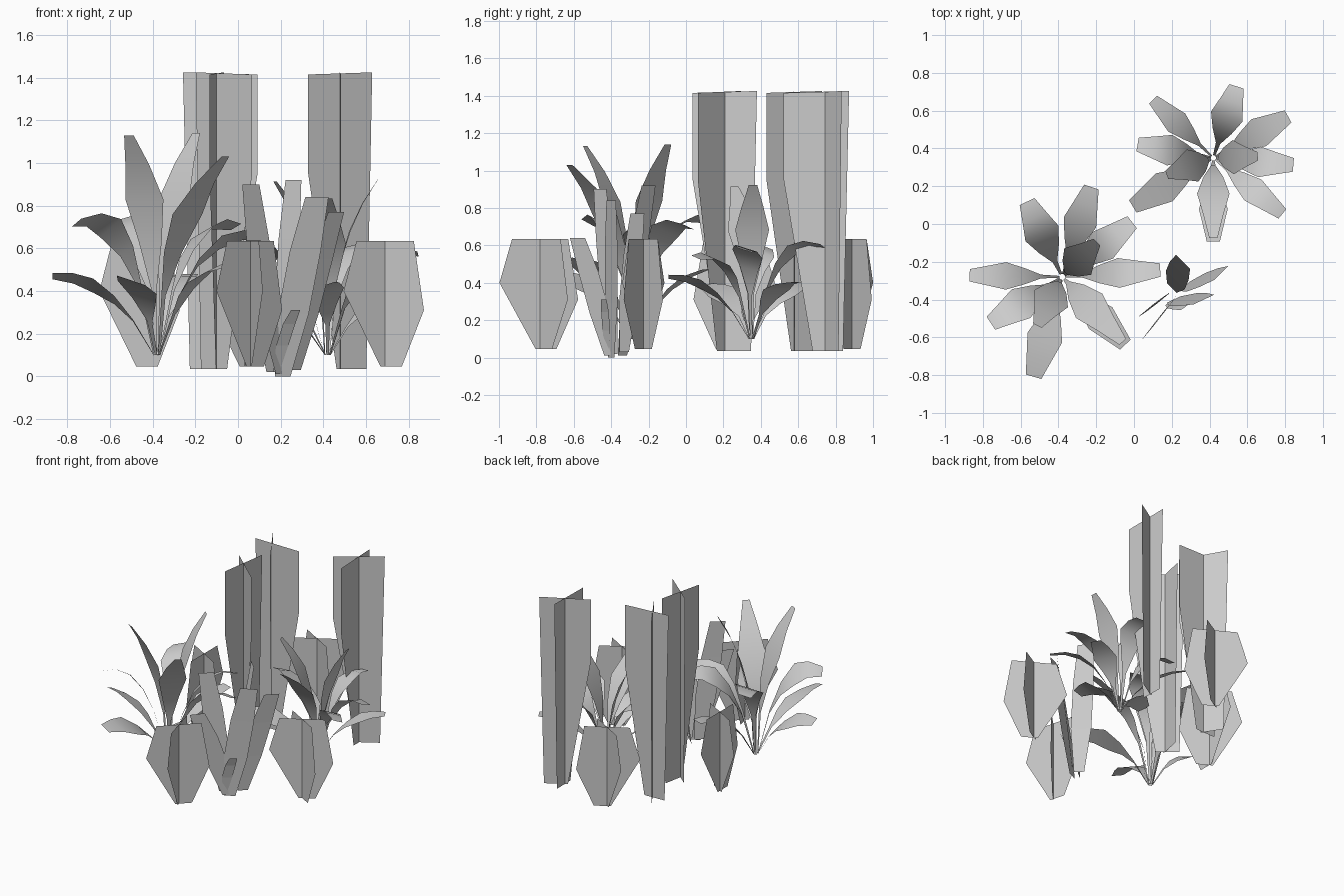
import bpy
import bmesh
from math import radians, cos, sin
from mathutils import Vector, Matrix

cube = bpy.data.objects.get("Cube")
if cube:
    bpy.data.objects.remove(cube, do_unlink=True)

grey = bpy.data.materials.new("plain_grey")
grey.use_nodes = True
grey.diffuse_color = (0.6, 0.6, 0.6, 1)
grey.node_tree.nodes["Principled BSDF"].inputs["Base Color"].default_value = (0.6, 0.6, 0.6, 1)


def finish(bm, name, smooth=False):
    """Turn a bmesh into a named, coloured object."""
    mesh = bpy.data.meshes.new(name)
    for f in bm.faces:
        f.smooth = smooth
    bm.to_mesh(mesh)
    bm.free()
    mesh.materials.append(grey)
    obj = bpy.data.objects.new(name, mesh)
    bpy.context.collection.objects.link(obj)
    return obj


def crossed_cards(name, outline, x, y, turn, offset=0):
    """Two upright panels at sixty degrees; the first is shifted along the second."""
    bm = bmesh.new()
    along = radians(91 + turn)
    for angle, shift in ((31, offset), (91, 0)):
        a = radians(angle + turn)
        px, py = x + shift * cos(along), y + shift * sin(along)
        bm.faces.new([bm.verts.new((px + u * cos(a), py + u * sin(a), z)) for u, z in outline])
    return finish(bm, name)


def ribbon(bm, points, widths, side):
    """Strip of quads that follows a path with changing width."""
    rows = []
    for p, w in zip(points, widths):
        rows.append((bm.verts.new(p - side * w / 2), bm.verts.new(p + side * w / 2)))
    for (a, b), (c, d) in zip(rows, rows[1:]):
        bm.faces.new((a, b, d, c))


def bend(start, middle, end, t):
    return start * (1 - t) ** 2 + middle * 2 * t * (1 - t) + end * t * t


# Tall stalks and low bushes made of crossed panels
TALL = [(-0.02, 0.035), (0.143, 0.035), (0.175, 1.425), (-0.175, 1.415), (-0.175, 0.95)]
LOW = [(-0.025, 0.045), (0.09, 0.045), (0.21, 0.31), (0.155, 0.635), (-0.155, 0.635), (-0.225, 0.4)]

for name, x, y, turn in (("right", 0.48, 0.697, 0), ("middle", -0.066, 0.178, 48), ("back", -0.083, 0.58, 91)):
    crossed_cards("tall_stalk_" + name, TALL, x, y, turn, 0.045)

for name, x, y, turn in (("front", 0.058, -0.78, 14), ("side", 0.69, -0.228, -61),
                         ("rear", 0.03, 0.888, -61), ("far", -0.455, 0.25, -121)):
    crossed_cards("low_bush_" + name, LOW, x, y, turn)

# Broad-leaved plants: (direction, reach, rise, blade width, roll) of each leaf
ARCHED = [(38, 0.47, 0.60, 0.19, -20), (115, 0.44, 0.63, 0.20, -15),
          (213, 0.45, 0.62, 0.20, 25), (4, 0.52, 0.55, 0.17, -22)]
LOWER = [(72, 0.50, 0.38, 0.18, 0), (179, 0.49, 0.37, 0.16, 25),
         (254, 0.55, 0.36, 0.20, -18), (313, 0.49, 0.42, 0.18, 20)]
UPRIGHT = [(243, 0.29, 1.03, 0.20, 0), (45, 0.26, 1.04, 0.20, 0), (313, 0.47, 0.93, 0.19, 0)]


def leafy_plant(name, place, turn, scale):
    bm = bmesh.new()
    steps = (0, 0.25, 0.45, 0.65, 0.83, 1)
    for leaves, pull, lift, tip in ((ARCHED, 0.33, 1.18, 0.45), (LOWER, 0.4, 1, 0.45),
                                    (UPRIGHT, 0.04, 0.63, 0.25)):
        shape = (0.07, 0.14, 0.6, 1, (1 + tip) / 2, tip)
        for angle, reach, rise, width, roll in leaves:
            a, r = radians(angle), radians(roll)
            out, up = Vector((cos(a), sin(a), 0)), Vector((0, 0, 1))
            start = out * 0.015
            middle = out * reach * pull + up * rise * lift
            end = out * reach + up * rise
            path = [bend(start, middle, end, t) for t in steps]
            side = out.cross(up) * cos(r) - up * sin(r)
            ribbon(bm, path, [width * s for s in shape], side)
    obj = finish(bm, name, smooth=True)
    obj.matrix_world = (Matrix.Translation(place) @ Matrix.Rotation(radians(turn), 4, "Z")
                        @ Matrix.Diagonal((*scale, 1)))
    return obj


leafy_plant("leafy_plant_front", (-0.38, -0.28, 0.1), 0, (1, 1, 1))
leafy_plant("leafy_plant_back", (0.42, 0.35, 0.1), -43, (0.905, 0.905, 0.79))

# Grass tuft: (foot, tip, facing angle, width) of each blade
BLADES = [((0.16, -0.39, 0.02), (0.06, -0.46, 0.90), 40, 0.14),
          ((0.20, -0.34, 0.01), (0.26, -0.20, 0.92), -45, 0.14),
          ((0.21, -0.40, 0.00), (0.37, -0.40, 0.84), 25, 0.16),
          ((0.27, -0.33, 0.03), (0.46, -0.26, 0.77), 45, 0.14),
          ((0.20, -0.41, 0.01), (0.07, -0.58, 0.64), 50, 0.14),
          ((0.18, -0.42, 0.02), (0.27, -0.44, 0.31), 35, 0.07)]
bm = bmesh.new()
for foot, tip, angle, width in BLADES:
    foot, tip = Vector(foot), Vector(tip)
    middle = foot.lerp(tip, 0.4) + Vector((0, 0, 0.08))
    a = radians(angle)
    path = [bend(foot, middle, tip, t) for t in (0, 0.35, 0.7, 1)]
    ribbon(bm, path, [width * s for s in (0.5, 1, 1, 0.75)], Vector((cos(a), sin(a), 0)))
finish(bm, "grass_tuft")
